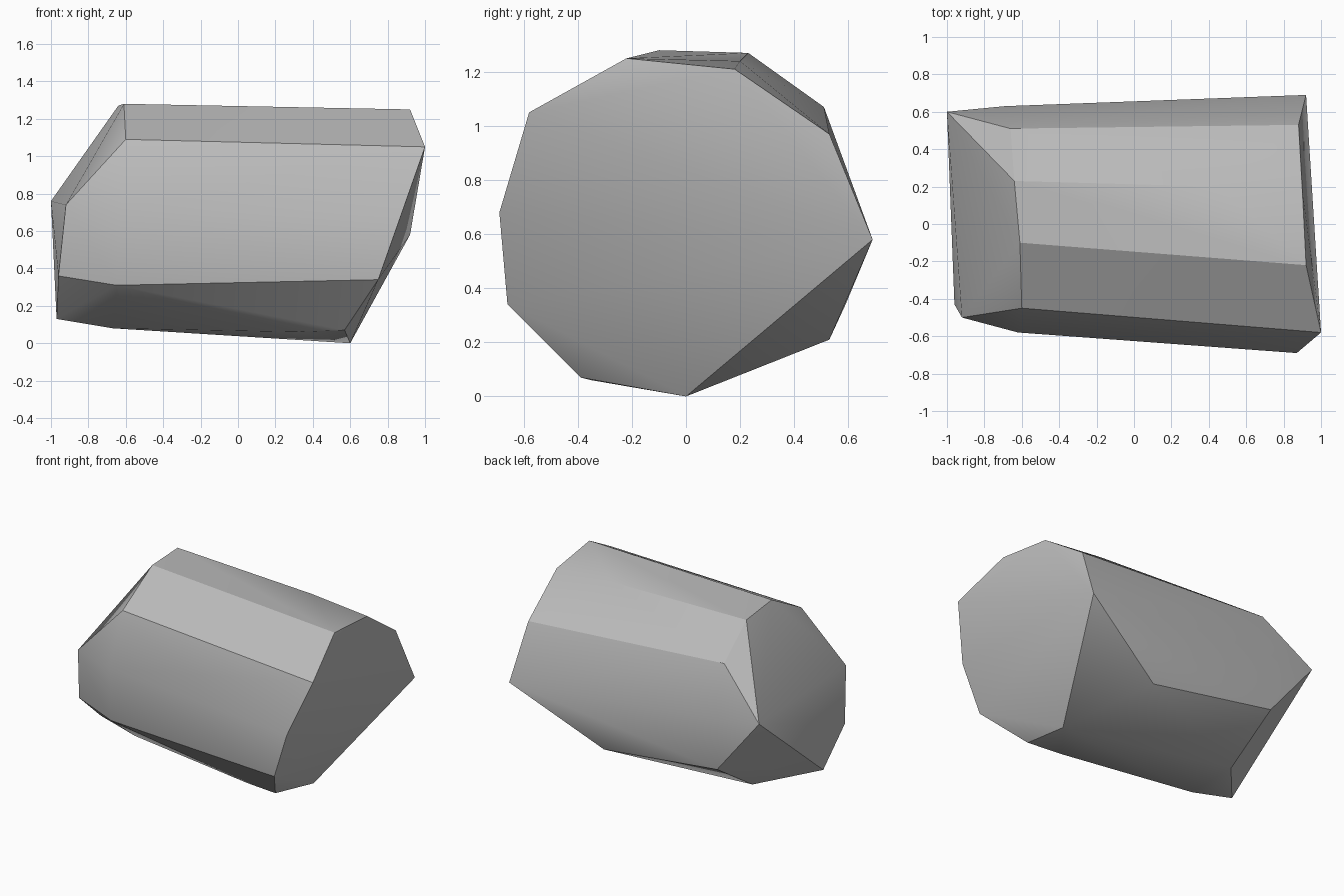
import bpy
import bmesh
import math

default_cube = bpy.data.objects.get("Cube")
if default_cube:
    bpy.data.objects.remove(default_cube, do_unlink=True)


def make_material(name, colour):
    material = bpy.data.materials.new(name)
    material.use_nodes = True
    material.diffuse_color = colour
    shader = material.node_tree.nodes["Principled BSDF"]
    shader.inputs["Base Color"].default_value = colour
    shader.inputs["Roughness"].default_value = 0.9
    return material


def make_boulder(name, rings, material, sharp_angle):
    """Wrap the corner rings in one convex, chiselled stone."""
    bm = bmesh.new()
    for ring in rings:
        for corner in ring:
            bm.verts.new(corner)
    hull = bmesh.ops.convex_hull(bm, input=bm.verts[:])
    # Drop any corner that ended up inside the stone
    leftovers = [item for item in hull["geom_interior"]
                 if isinstance(item, bmesh.types.BMVert)]
    bmesh.ops.delete(bm, geom=leftovers, context="VERTS")
    bmesh.ops.recalc_face_normals(bm, faces=bm.faces[:])

    mesh = bpy.data.meshes.new(name)
    bm.to_mesh(mesh)
    bm.free()
    mesh.materials.append(material)
    boulder = bpy.data.objects.new(name, mesh)
    bpy.context.collection.objects.link(boulder)

    # Soft shallow facets, crisp broken edges
    bpy.ops.object.select_all(action="DESELECT")
    boulder.select_set(True)
    bpy.context.view_layer.objects.active = boulder
    bpy.ops.object.shade_smooth_by_angle(angle=sharp_angle)
    return boulder


# Broad split face on the left end
split_face = [
    (0.92, -0.22, 1.25), (1, -0.58, 1.05), (0.87, -0.69, 0.68),
    (0.75, -0.66, 0.34), (0.57, -0.39, 0.07), (0.6, 0, 0),
    (0.92, 0.69, 0.58), (0.88, 0.53, 0.97), (0.9, 0.18, 1.21),
]
# Worn corners along the body
body_corners = [(0.45, 0.2, 1.24), (0.28, 0.53, 0.21), (0.32, -0.35, 0.06)]
# Shoulder where the body starts to taper
shoulder = [
    (-0.64, 0.23, 1.27), (-0.61, -0.1, 1.28), (-0.6, -0.45, 1.09),
    (-0.62, -0.58, 0.72), (-0.65, -0.51, 0.31), (-0.67, -0.21, 0.08),
    (-0.66, 0.19, 0.08), (-0.66, 0.59, 0.34), (-0.69, 0.63, 0.72),
    (-0.66, 0.51, 1.07),
]
# Small slanted cap on the right end
end_cap = [(-1, 0.6, 0.76), (-0.92, -0.5, 0.74),
           (-0.96, -0.43, 0.36), (-0.97, -0.17, 0.13)]

stone_grey = make_material("stone grey", (0.5, 0.5, 0.5, 1))
make_boulder("boulder", [split_face, body_corners, shoulder, end_cap],
             stone_grey, math.radians(30))
